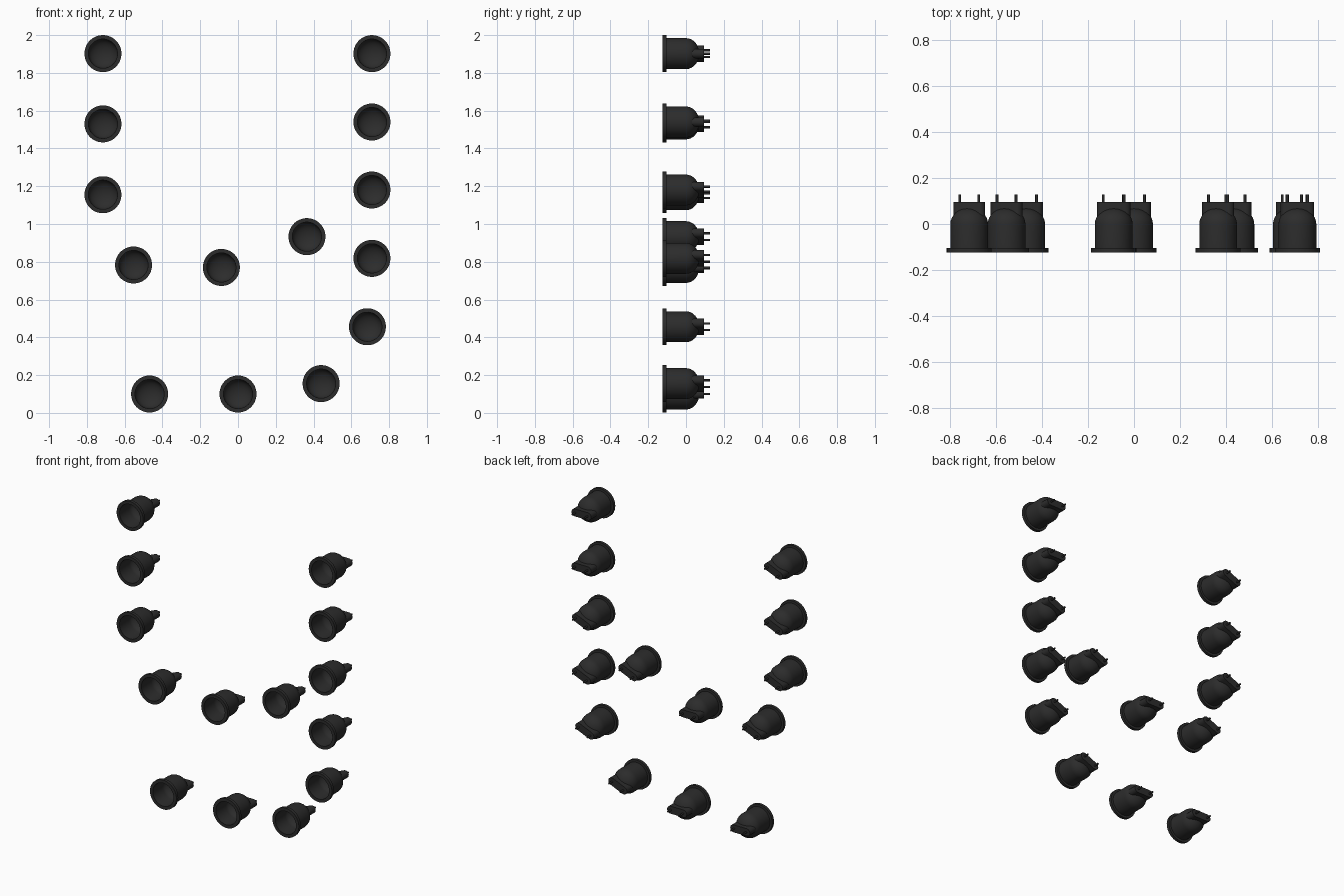
import bpy, bmesh, math
from mathutils import Matrix, Vector

if "Cube" in bpy.data.objects:
    bpy.data.objects.remove(bpy.data.objects["Cube"])

mat = bpy.data.materials.new("black_rubber")
mat.diffuse_color = (0.025, 0.025, 0.025, 1)
mat.use_nodes = True
mat.node_tree.nodes["Principled BSDF"].inputs["Base Color"].default_value = mat.diffuse_color


def finish(bm, name):
    bmesh.ops.remove_doubles(bm, verts=bm.verts, dist=1e-5)
    bmesh.ops.recalc_face_normals(bm, faces=bm.faces)
    for f in bm.faces:
        f.smooth = True
    for e in bm.edges:
        if len(e.link_faces) == 2 and e.calc_face_angle() > math.radians(35):
            e.smooth = False
    me = bpy.data.meshes.new(name)
    bm.to_mesh(me)
    bm.free()
    me.materials.append(mat)
    return me


def quarter(r, y0, depth, n=8):
    # rounded dome profile from the wall to the axis
    return [(r * math.cos(i / n * math.pi / 2), y0 + depth * math.sin(i / n * math.pi / 2))
            for i in range(n + 1)]


# hollow cup: flange, wall and domed back, lathed around the y axis
def cup_mesh():
    profile = (quarter(0.076, -0.02, 0.048)[::-1]
               + [(0.077, -0.124), (0.098, -0.124), (0.098, -0.104), (0.082, -0.104)]
               + quarter(0.082, 0.0, 0.07))
    bm = bmesh.new()
    vs = [bm.verts.new((r, y, 0)) for r, y in profile]
    es = [bm.edges.new(p) for p in zip(vs, vs[1:])]
    bmesh.ops.spin(bm, geom=vs + es, cent=(0, 0, 0), axis=(0, 1, 0),
                   angle=2 * math.pi, steps=40)
    bmesh.ops.dissolve_degenerate(bm, dist=1e-6, edges=bm.edges)
    return finish(bm, "cup")


# flat neck with rounded ends
def neck_mesh():
    r, half, n = 0.025, 0.048, 10
    bm = bmesh.new()
    ring = []
    for side in (1, -1):
        for i in range(n + 1):
            a = math.pi * (i / n - 0.5)
            ring.append(bm.verts.new((side * (half + r * math.cos(a)), 0.03,
                                      side * r * math.sin(a))))
    f = bm.faces.new(ring)
    ext = bmesh.ops.extrude_face_region(bm, geom=[f])
    bmesh.ops.translate(bm, vec=Vector((0, 0.066, 0)),
                        verts=[g for g in ext["geom"] if isinstance(g, bmesh.types.BMVert)])
    if not f.is_valid or len(bm.faces) == 2 * n + 3:
        bmesh.ops.contextual_create(bm, geom=[e for e in bm.edges if e.is_boundary])
    return finish(bm, "neck")


# pair of contact pins
def pins_mesh():
    bm = bmesh.new()
    for x in (-0.045, 0.045):
        bmesh.ops.create_cone(bm, cap_ends=True, segments=12, radius1=0.006, radius2=0.006,
                              depth=0.04, matrix=Matrix.Translation((x, 0.108, 0))
                              @ Matrix.Rotation(math.pi / 2, 4, 'X'))
    return finish(bm, "pins")


parts = {"socket_cup": cup_mesh(), "socket_neck": neck_mesh(), "contact_pins": pins_mesh()}

# socket centres (x, z) and tilt about the y axis in degrees
T = 23
sockets = [
    (-0.715, 1.902, T), (-0.715, 1.53, T), (-0.715, 1.155, T),      # left column
    (-0.553, 0.783, T), (-0.088, 0.77, 0), (0.365, 0.933, T),       # middle curve
    (0.709, 1.902, 0), (0.709, 1.54, 0), (0.709, 1.18, T),          # right column
    (0.709, 0.818, T), (0.685, 0.456, T), (0.44, 0.155, T),
    (0.0, 0.1, 0), (-0.468, 0.1, 0),                                # bottom curve
]
for x, z, tilt in sockets:
    for name, me in parts.items():
        ob = bpy.data.objects.new(name, me)
        ob.location = (x, 0, z)
        ob.rotation_euler = (0, -math.radians(tilt), 0)
        bpy.context.collection.objects.link(ob)
